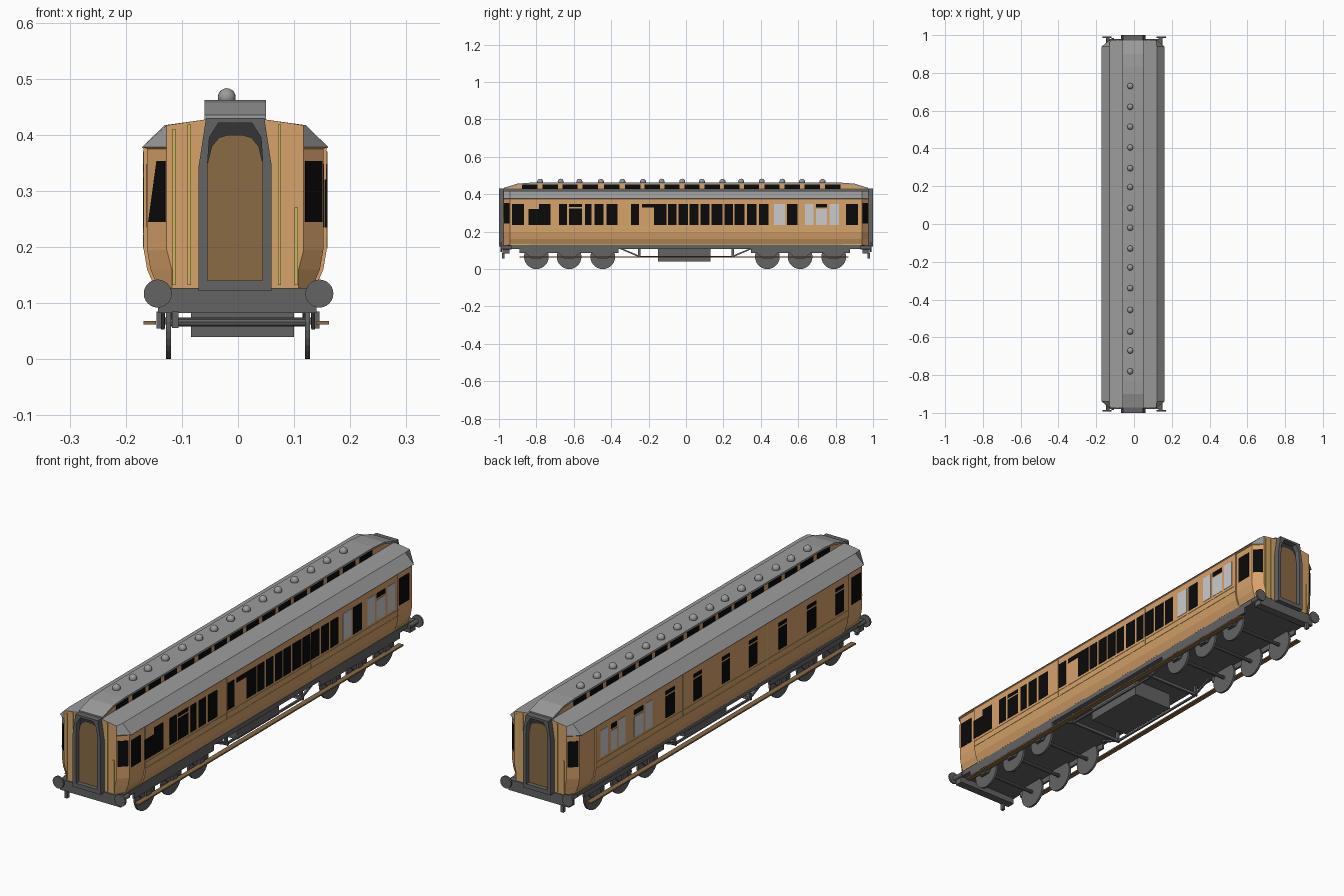
import bpy, bmesh, math
from mathutils import Matrix, Vector

if "Cube" in bpy.data.objects:
    bpy.data.objects.remove(bpy.data.objects["Cube"])

CX = -0.005  # body centreline


def material(name, r, g, b):
    m = bpy.data.materials.new(name)
    m.diffuse_color = (r, g, b, 1)
    m.use_nodes = True
    m.node_tree.nodes["Principled BSDF"].inputs["Base Color"].default_value = m.diffuse_color
    return m


WOOD = material("varnished wood", 0.68, 0.36, 0.145)
ROOF = material("roof grey", 0.33, 0.33, 0.33)
IRON = material("chassis grey", 0.125, 0.125, 0.125)
GLASS = material("dark glass", 0.003, 0.003, 0.003)
FROST = material("frosted glass", 0.6, 0.6, 0.6)
LINING = material("yellow lining", 0.62, 0.48, 0.12)
DOOR = material("brown door", 0.25, 0.145, 0.06)
SHADE = material("dark recess", 0.035, 0.035, 0.04)


def finish(name, bm, *mats, normals=True):
    if normals:
        bmesh.ops.recalc_face_normals(bm, faces=bm.faces)
    me = bpy.data.meshes.new(name)
    bm.to_mesh(me)
    bm.free()
    for m in mats:
        me.materials.append(m)
    ob = bpy.data.objects.new(name, me)
    bpy.context.collection.objects.link(ob)
    return ob


def boxes(name, mat, spans):
    """Each span is (x0, x1, y0, y1, z0, z1)."""
    bm = bmesh.new()
    for s in spans:
        c = [(s[i] + s[i + 1]) / 2 for i in (0, 2, 4)]
        d = [abs(s[i + 1] - s[i]) for i in (0, 2, 4)]
        bmesh.ops.create_cube(bm, size=1, matrix=Matrix.Translation(c) @ Matrix.Diagonal((*d, 1)))
    return finish(name, bm, mat)


def prisms(name, mat, polys):
    """Each entry is (polygon corners, extrusion vector)."""
    bm = bmesh.new()
    for pts, d in polys:
        f = bm.faces.new([bm.verts.new(p) for p in pts])
        r = bmesh.ops.extrude_face_region(bm, geom=[f])
        bmesh.ops.translate(bm, vec=d, verts=[v for v in r["geom"] if isinstance(v, bmesh.types.BMVert)])
        if f.is_valid and len(f.edges[0].link_faces) < 2:
            bm.faces.new(f.verts)
    return finish(name, bm, mat)


def cylinders(name, mat, items, seg=24):
    """Each item is (centre, radius, length, axis)."""
    bm = bmesh.new()
    for c, r, l, axis in items:
        rot = Matrix.Rotation(math.pi / 2, 4, 'Y' if axis == 'X' else 'X')
        bmesh.ops.create_cone(bm, cap_ends=True, segments=seg, radius1=r, radius2=r, depth=l,
                              matrix=Matrix.Translation(c) @ rot)
    return finish(name, bm, mat)


# Body: lofted section with recessed end vestibules and cut corners
SECTION = [(0.143, 0.127), (0.157, 0.16), (0.163, 0.195), (0.163, 0.375),
           (0.166, 0.378), (0.126, 0.417), (0.055, 0.427)]
RINGS = [(0.975, 'end'), (0.94, 0.006), (0.84, 0.006), (0.84, 0)]


def ring(bm, y, kind):
    half = []
    for x, z in SECTION:
        if kind == 'end':
            x = min(x, 0.122 if z > 0.17 else 0.113)
        elif z < 0.376:
            x -= kind
        half.append((x, z))
    return [bm.verts.new((CX + x, y, z)) for x, z in half] + \
           [bm.verts.new((CX - x, y, z)) for x, z in reversed(half)]


bm = bmesh.new()
loops = [ring(bm, -y, k) for y, k in RINGS] + [ring(bm, y, k) for y, k in reversed(RINGS)]
for a, b in zip(loops, loops[1:]):
    for i in range(len(a)):
        j = (i + 1) % len(a)
        if (a[i].co - b[i].co).length + (a[j].co - b[j].co).length > 1e-5:
            bm.faces.new((a[i], a[j], b[j], b[i]))
bm.faces.new(loops[0])
bm.faces.new(loops[-1])
bmesh.ops.remove_doubles(bm, verts=bm.verts, dist=1e-5)
bmesh.ops.recalc_face_normals(bm, faces=bm.faces)
for f in bm.faces:
    if f.calc_center_median().z > 0.376 and f.normal.z > 0.3:
        f.material_index = 1
finish("carriage_body", bm, WOOD, ROOF)

# Clerestory: wooden sides under a roof strip that dips at both ends
DIP = [(-0.972, 0.43), (-0.9, 0.452), (-0.83, 0.457), (0.83, 0.457), (0.9, 0.452), (0.972, 0.43)]
prisms("clerestory_sides", WOOD, [([(CX - 0.05, y, z) for y, z in DIP + [(0.972, 0.42), (-0.972, 0.42)]],
                                   (0.1, 0, 0))])
strip = [(y, z + 0.005) for y, z in DIP] + [(y, z - 0.003) for y, z in reversed(DIP)]
prisms("clerestory_roof", ROOF, [([(CX - 0.055, y, z) for y, z in strip], (0.11, 0, 0))])

# Roof ventilators, and clerestory windows between them
VENTS = [-0.78, -0.67, -0.57, -0.455, -0.34, -0.23, -0.13, -0.02,
         0.085, 0.195, 0.295, 0.405, 0.515, 0.62, 0.73]
bm = bmesh.new()
for y in VENTS:
    bmesh.ops.create_uvsphere(bm, u_segments=16, v_segments=10, radius=0.016,
                              matrix=Matrix.Translation((-0.02, y, 0.467)))
for f in bm.faces:
    f.smooth = True
finish("roof_ventilators", bm, ROOF)
mids = [-0.835] + [(a + b) / 2 for a, b in zip(VENTS, VENTS[1:])] + [0.785]
boxes("clerestory_windows", GLASS,
      [(CX + s * 0.047, CX + s * 0.052, m - 0.041, m + 0.041, 0.428, 0.453) for m in mids for s in (-1, 1)])


# Side windows: (start, end) along the carriage
def pane(side, y0, y1, z0=0.235, z1=0.348, x=0.163):
    return (CX + side * (x - 0.004), CX + side * (x + 0.0015), y0, y1, z0, z1)


right_dark = [(-0.785, -0.725), (-0.68, -0.635), (-0.54, -0.505), (-0.49, -0.44), (-0.425, -0.365),
              (-0.295, -0.25), (-0.17, -0.105), (-0.095, -0.05), (-0.04, 0.01), (0.02, 0.068),
              (0.078, 0.125), (0.137, 0.195), (0.205, 0.25), (0.258, 0.313), (0.325, 0.378),
              (0.39, 0.44), (0.54, 0.597)]
left_doors = [(-0.81, -0.755), (-0.625, -0.565), (-0.43, -0.375), (-0.235, -0.18),
              (-0.05, 0.0), (0.135, 0.19), (0.315, 0.375)]
dark = [pane(1, a, b) for a, b in right_dark]
dark += [pane(1, -0.842, -0.785, z1=0.32), pane(1, -0.235, -0.17, 0.328)]
dark += [pane(1, -0.625, -0.557, z1=0.325), pane(1, -0.625, -0.557, 0.333), pane(1, 0.695, 0.755, 0.328)]
for a, b in left_doors:
    dark += [pane(-1, a, b, z1=0.325), pane(-1, a, b, 0.333)]
dark += [pane(-1, 0.7, 0.74, 0.328), pane(-1, 0.525, 0.585, 0.328)]
dark += [pane(1, -0.93, -0.865, x=0.157), pane(1, 0.855, 0.92, x=0.157), pane(-1, -0.93, -0.87, x=0.157)]
boxes("side_windows", GLASS, dark)
frost = [pane(1, a, b) for a, b in ((0.47, 0.528), (0.635, 0.683), (0.768, 0.818))]
frost += [pane(1, 0.695, 0.755, z1=0.32), pane(-1, 0.7, 0.74, z1=0.32), pane(-1, 0.525, 0.585, z1=0.32)]
frost += [pane(-1, a, b) for a, b in ((0.76, 0.81), (0.645, 0.69), (0.465, 0.51))]
boxes("frosted_windows", FROST, frost)

# Windows on the cut corners
corner = []
for sx in (-1, 1):
    for sy in (-1, 1):
        n = Vector((sx * 0.7, sy * 0.714, 0)) * 0.0015

        def at(t, z):
            return Vector((CX + sx * (0.157 - 0.035 * t), sy * (0.94 + 0.035 * t), z)) + n
        top = 0.5 if sx < 0 and sy < 0 else 0.08
        corner.append(([at(0.08, 0.245), at(0.94, 0.245), at(0.94, 0.353), at(top, 0.353)], -2 * n))
prisms("corner_windows", GLASS, corner)

# Yellow lining on the sides and ends
lines = []
for s in (-1, 1):
    lines += [pane(s, -0.84, 0.84, 0.197, 0.2), pane(s, -0.84, 0.84, 0.222, 0.225)]
    lines += [pane(s, -0.94, 0.94, 0.13, 0.135, x=0.143)]
    lines += [pane(s, y - 0.002, y + 0.002, 0.197, 0.37) for y in (-0.3, 0.26)]
    for x, z in ((-0.114, 0.41), (-0.087, 0.418), (0.074, 0.418), (0.104, 0.27)):
        lines.append((s * -x - 0.003 + (CX * 2 if s > 0 else 0), s * -x + 0.003 + (CX * 2 if s > 0 else 0),
                      s * 0.972, s * 0.978, 0.132, z))
boxes("yellow_lining", LINING, lines)

# Gangway hoods: hollow tapered frames with an arched door inside
OUTER = [(0.065, 0.122), (0.065, 0.345), (0.058, 0.39), (0.052, 0.43)]
INNER = [(0.049, 0.14), (0.049, 0.352), (0.046, 0.395), (0.03, 0.421)]
ARCH = [(0.049, 0.14), (0.049, 0.35), (0.042, 0.379), (0.029, 0.395), (0.012, 0.4)]


def outline(half, y):
    return [(CX + x, y, z) for x, z in half] + [(CX - x, y, z) for x, z in reversed(half)]


bm = bmesh.new()
for s in (-1, 1):
    rings = [[bm.verts.new(p) for p in outline(h, s * y)]
             for h, y in ((OUTER, 0.97), (OUTER, 1.0), (INNER, 1.0), (INNER, 0.97))]
    for a, b in zip(rings, rings[1:] + rings[:1]):
        for i in range(8):
            bm.faces.new((a[i], a[(i + 1) % 8], b[(i + 1) % 8], b[i]))
finish("gangway_frames", bm, IRON)
prisms("gangway_recess", SHADE, [(outline(INNER, s * 0.977), (0, -s * 0.005, 0)) for s in (-1, 1)])
prisms("gangway_doors", DOOR, [(outline(ARCH, s * 0.981), (0, -s * 0.006, 0)) for s in (-1, 1)])

# Underframe, buffer beams, battery box and cross members
under = [(-0.145, 0.14, -0.955, 0.955, 0.108, 0.128), (-0.084, 0.1, -0.15, 0.13, 0.04, 0.11)]
for s in (-1, 1):
    under.append((-0.143, 0.14, s * 0.945, s * 0.98, 0.082, 0.127))
    under.append((-0.13, 0.13, s * 0.245, s * 0.255, 0.062, 0.074))
    under.append((-0.118, -0.106, s * 0.97, s * 0.985, 0.056, 0.085))
boxes("underframe", IRON, under)

# Truss rods with their posts
truss = []
for x in (-0.125, 0.115):
    truss.append(([(x, y, z) for y, z in ((-0.25, 0.061), (0.25, 0.061), (0.25, 0.069), (-0.25, 0.069))],
                  (0.008, 0, 0)))
    for s in (-1, 1):
        truss.append(([(x, s * y, z) for y, z in ((0.36, 0.11), (0.245, 0.061), (0.245, 0.07), (0.34, 0.11))],
                      (0.008, 0, 0)))
        truss.append(([(x, s * y, z) for y, z in ((0.243, 0.065), (0.257, 0.065), (0.257, 0.11), (0.243, 0.11))],
                      (0.008, 0, 0)))
prisms("truss_rods", IRON, truss)

# Six-wheel bogies: wheels, axles, side frames and axle guards
AXLES = [-0.8, -0.625, -0.445, 0.435, 0.61, 0.79]
cylinders("wheels", IRON, [((s * 0.124, y, 0.066), 0.066, 0.009, 'X') for y in AXLES for s in (-1, 1)], 28)
cylinders("axles", IRON, [((0, y, 0.066), 0.008, 0.25, 'X') for y in AXLES], 10)
frames = [(s * 0.131, s * 0.14, m - 0.265, m + 0.265, 0.085, 0.112) for m in (-0.625, 0.612) for s in (-1, 1)]
frames += [(s * 0.13, s * 0.145, y - 0.016, y + 0.016, 0.055, 0.085) for y in AXLES for s in (-1, 1)]
boxes("bogie_frames", IRON, frames)
prisms("axle_guards", IRON, [([(s * 0.131, y + dy, z) for dy, z in
                               ((-0.06, 0.09), (0.06, 0.09), (0.022, 0.053), (-0.022, 0.053))], (s * 0.006, 0, 0))
                             for y in AXLES for s in (-1, 1)])

# Long footboards
boxes("footboards", DOOR, [(-0.168, -0.146, -0.89, 0.87, 0.062, 0.068), (0.14, 0.162, -0.89, 0.87, 0.062, 0.068)])

# Buffers: heads on shanks
buffers = []
for x in (-0.143, 0.145):
    for s in (-1, 1):
        buffers += [((x, s * 0.989, 0.117), 0.025, 0.008, 'Y'), ((x * 0.97, s * 0.96, 0.115), 0.01, 0.055, 'Y')]
cylinders("buffers", IRON, buffers)
